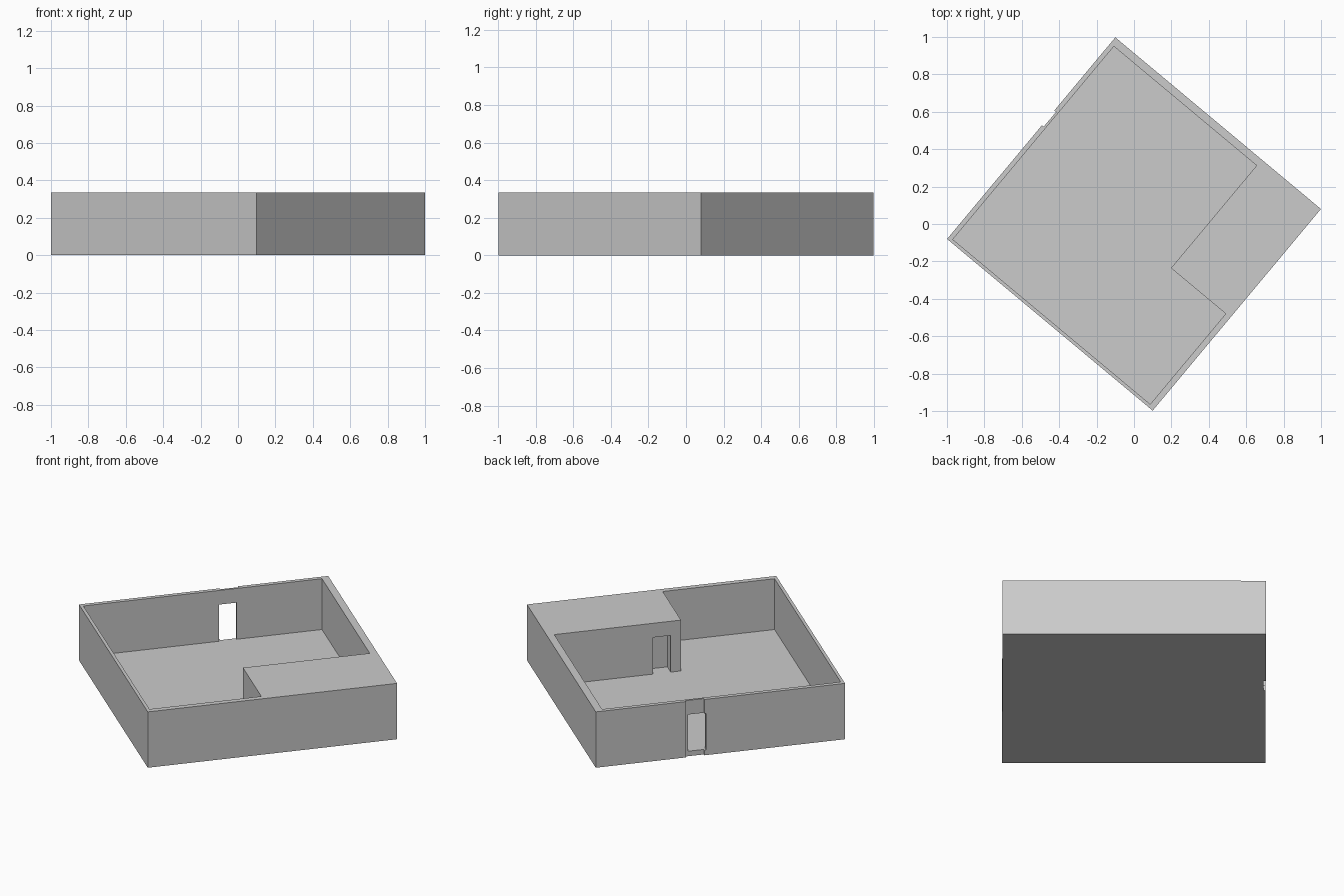
import bpy, bmesh
from math import radians

if "Cube" in bpy.data.objects:
    bpy.data.objects.remove(bpy.data.objects["Cube"])

H = 0.335       # wall height
FLOOR = 0.03    # floor slab thickness
DOOR = 0.25     # top of door openings
TURN = radians(50.15)


def prism(name, pts, z0, z1):
    """Extrude a counter-clockwise outline from z0 to z1."""
    bm = bmesh.new()
    face = bm.faces.new([bm.verts.new((x, y, z0)) for x, y in pts])
    top = bmesh.ops.extrude_face_region(bm, geom=[face])["geom"]
    for v in top:
        if isinstance(v, bmesh.types.BMVert):
            v.co.z = z1
    bmesh.ops.recalc_face_normals(bm, faces=bm.faces[:])
    me = bpy.data.meshes.new(name)
    bm.to_mesh(me)
    bm.free()
    ob = bpy.data.objects.new(name, me)
    bpy.context.collection.objects.link(ob)
    return ob


def box(x0, x1, y0, y1):
    return [(x0, y0), (x1, y0), (x1, y1), (x0, y1)]


def cut(target, cutter):
    """Subtract the cutter and remove it."""
    mod = target.modifiers.new("cut", "BOOLEAN")
    mod.operation = "DIFFERENCE"
    mod.solver = "EXACT"
    mod.object = cutter
    bpy.context.view_layer.objects.active = target
    bpy.ops.object.modifier_apply(modifier=mod.name)
    bpy.data.objects.remove(cutter, do_unlink=True)


# Solid building body
house = prism("walled_room", box(-0.702, 0.702, -0.716, 0.716), 0, H)

# L-shaped open room, leaving the solid corner block
cut(house, prism("room_cutter", [
    (-0.684, -0.684), (-0.054, -0.684), (-0.054, -0.303),
    (0.660, -0.303), (0.660, 0.691), (-0.684, 0.691)], FLOOR, H + 0.1))

# Shallow full-height niche on the outside wall
cut(house, prism("niche_cutter", box(0.090, 0.193, 0.704, 0.8), -0.1, H + 0.1))

# Doorway through the outside wall
cut(house, prism("entrance_cutter", box(0.080, 0.180, 0.65, 0.8), FLOOR, DOOR))

# Recessed doorway in the corner block
cut(house, prism("inner_door_cutter", box(0.004, 0.103, -0.373, -0.25), FLOOR, DOOR))

# Turn the building to its diagonal position
house.rotation_euler.z = TURN
